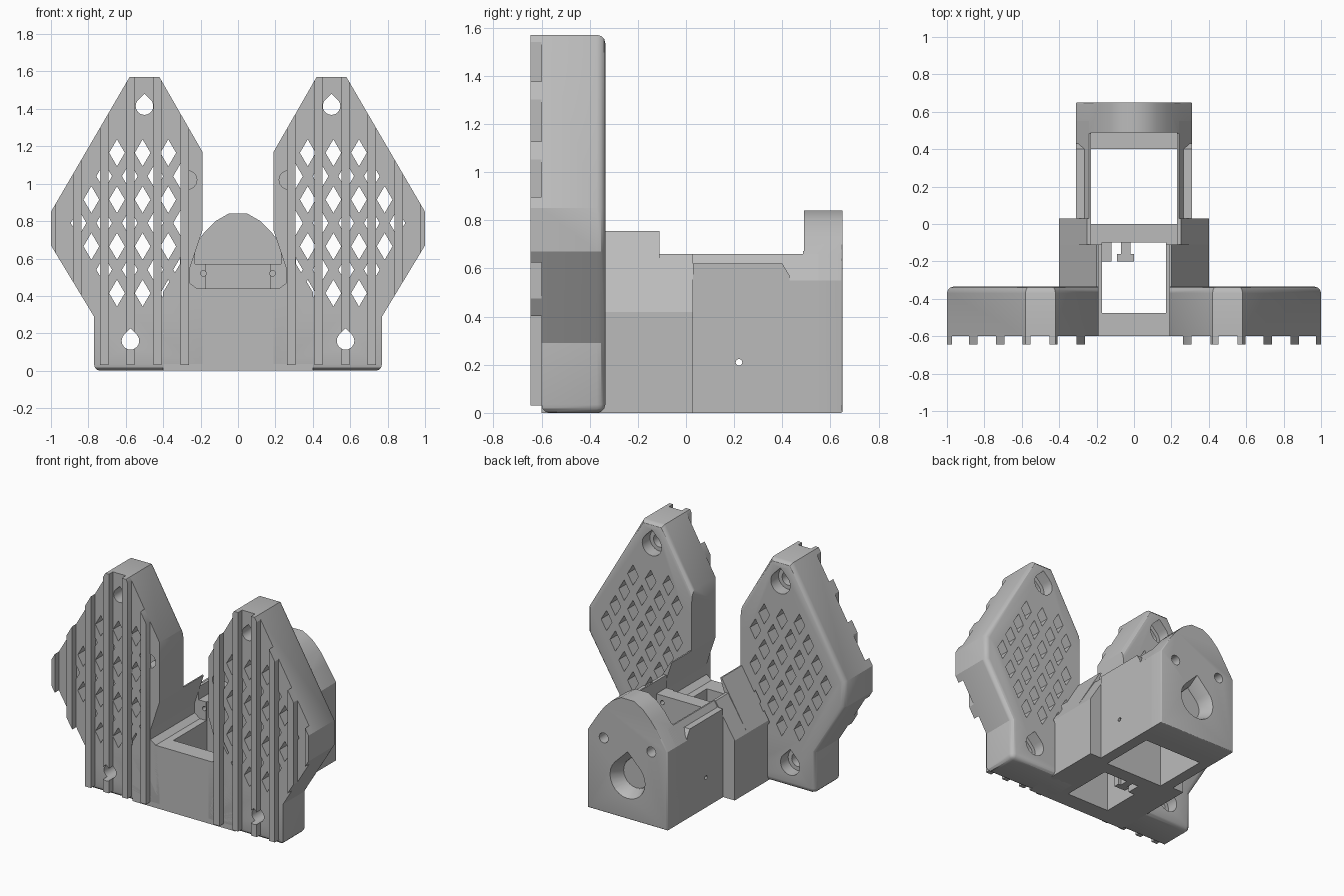
import bpy, bmesh, math
from mathutils import Vector

if "Cube" in bpy.data.objects:
    bpy.data.objects.remove(bpy.data.objects["Cube"], do_unlink=True)

grey = bpy.data.materials.new("plain grey")
grey.use_nodes = True
grey.diffuse_color = (0.5, 0.5, 0.5, 1)
grey.node_tree.nodes["Principled BSDF"].inputs["Base Color"].default_value = (0.5, 0.5, 0.5, 1)


def add_prism(bm, profile, a, b, axis="y", end=None):
    """Extrude a 2D profile from a to b; axis y uses (x, z), axis x uses (y, z)."""
    def place(p, d):
        return (p[0], d, p[1]) if axis == "y" else (d, p[0], p[1])
    near = [bm.verts.new(place(p, a)) for p in profile]
    far = [bm.verts.new(place(p, b)) for p in (end or profile)]
    bm.faces.new(near)
    bm.faces.new(far)
    n = len(near)
    for i in range(n):
        j = (i + 1) % n
        bm.faces.new((near[i], near[j], far[j], far[i]))


def make(name, prisms, bevel=0.0, rule=None):
    bm = bmesh.new()
    for p in prisms:
        add_prism(bm, *p)
    bmesh.ops.recalc_face_normals(bm, faces=bm.faces)
    if bevel:
        edges = [e for e in bm.edges if rule(e.verts[0].co, e.verts[1].co)]
        bmesh.ops.bevel(bm, geom=edges, offset=bevel, segments=3, profile=0.5,
                        affect="EDGES", clamp_overlap=True)
    me = bpy.data.meshes.new(name)
    bm.to_mesh(me)
    bm.free()
    me.materials.append(grey)
    ob = bpy.data.objects.new(name, me)
    bpy.context.collection.objects.link(ob)
    return ob


def activate(ob):
    bpy.ops.object.select_all(action="DESELECT")
    ob.select_set(True)
    bpy.context.view_layer.objects.active = ob


def boolean(ob, cutter, operation="DIFFERENCE"):
    activate(ob)
    m = ob.modifiers.new("cut", "BOOLEAN")
    m.operation, m.object, m.solver = operation, cutter, "EXACT"
    bpy.ops.object.modifier_apply(modifier=m.name)


def finish(ob, mirrored=False):
    activate(ob)
    bpy.ops.object.shade_smooth_by_angle(angle=math.radians(30))
    if mirrored:
        ob.modifiers.new("mirror", "MIRROR")


def rect(x0, x1, z0, z1):
    return [(x0, z0), (x1, z0), (x1, z1), (x0, z1)]


def both(half):
    """Close a right-hand half profile, listed bottom to top, with its mirror."""
    return half + [(-x, z) for x, z in reversed(half)]


def circle(x, z, r, n=24):
    return [(x + r * math.cos(t * math.tau / n), z + r * math.sin(t * math.tau / n)) for t in range(n)]


def teardrop(x, z, r):
    arc = [math.radians(135 + 15 * i) for i in range(19)]
    return [(x + r * math.cos(t), z + r * math.sin(t)) for t in arc] + [(x, z + r * 1.414)]


# Cutters shared by several parts
channel = [(0.22, 0.44), (0.26, 0.47), (0.26, 0.54), (0.19, 0.75), (0.19, 1)]
channel_cut = make("channel_cutter", [(both(channel), -0.7, -0.1)])
front_well = make("front_well_cutter", [(rect(-0.17, 0.17, -0.1, 1), -0.475, -0.1)])
main_well = make("main_well_cutter", [(rect(-0.23, 0.23, -0.1, 1), 0, 0.4)])
ledge_cut = make("ledge_cutter", [(rect(-0.23, 0.23, 0.57, 1), -0.12, 0.49)])
screws = [(0.5, 1.415), (0.575, 0.16)]
screw_cut = make("screw_cutter", [(teardrop(x, z, 0.047), -0.7, -0.3) for x, z in screws])
bore_cut = make("counterbore_cutter", [(teardrop(x, z, 0.075), -0.42, -0.3) for x, z in screws])

# Side plates: angled outline, rounded back rim, diamond lattice
outline = [(0.19, 0), (0.19, 1.17), (0.42, 1.57), (0.58, 1.57), (1, 0.85),
           (1, 0.67), (0.77, 0.29), (0.77, 0)]
BACK = -0.335
plate = make("side_plates", [(outline, -0.6, BACK)], 0.035,
             lambda a, b: (min(a.y, b.y) > BACK - 0.01 and a.x + b.x > 0.39)
             or max(a.z, b.z) < 0.01)

slopes = [((0.77, 0.29), (1, 0.67)), ((1, 0.85), (0.58, 1.57)), ((0.42, 1.57), (0.19, 1.17))]


def inside(p):
    if not (0.26 < p.x < 0.95 and p.y > 0.3):
        return False
    if any((p - Vector(s)).length < 0.16 for s in screws):
        return False
    for a, b in slopes:
        a, d = Vector(a), (Vector(b) - Vector(a)).normalized()
        if d.x * (p.y - a.y) - d.y * (p.x - a.x) < 0.075:
            return False
    return True


diamonds = []
for i in range(-4, 9):
    for j in range(-5, 9):
        if (i + j) % 2 == 0:
            c = Vector((0.51 + 0.0685 * i, 0.665 + 0.125 * j))
            if inside(c):
                diamonds.append(([(c.x - 0.042, c.y), (c.x, c.y - 0.072),
                                  (c.x + 0.042, c.y), (c.x, c.y + 0.072)], -0.7, -0.3))
lattice = make("lattice_cutter", diamonds)
edge_hole = make("edge_hole_cutter", [(circle(0.27, 1.02, 0.05), -0.7, -0.5)])
for c in (channel_cut, lattice, edge_hole, screw_cut, bore_cut):
    boolean(plate, c)
finish(plate, True)

# Vertical ribs on the plate fronts, trimmed to the outline
ribs = make("plate_ribs", [(rect(x - 0.022, x + 0.022, 0.03, 1.6), -0.645, -0.59)
                           for x in (0.285, 0.43, 0.575, 0.715, 0.86, 0.995)])
trim = make("rib_trimmer", [(outline, -0.7, -0.5)])
boolean(ribs, trim, "INTERSECT")
boolean(ribs, screw_cut)
finish(ribs, True)

# Front bridge and raised arms
arms = make("front_bridge_and_arms",
            [(both([(0.4, 0), (0.4, 0.42), (0.2, 0.755)]), -0.6, -0.11)])
for c in (channel_cut, front_well):
    boolean(arms, c)
finish(arms)

# Shoulder block with the cross wall
shoulder = make("shoulder_block",
                [(both([(0.4, 0), (0.4, 0.42), (0.25, 0.66)]), -0.11, 0.03)])
wall_holes = make("wall_hole_cutter", [(circle(s * 0.185, 0.52, 0.015), -0.2, 0.1) for s in (-1, 1)])
for c in (front_well, main_well, ledge_cut, wall_holes):
    boolean(shoulder, c)
finish(shoulder)

# Open housing behind the shoulder
housing = make("housing", [(both([(0.31, 0), (0.31, 0.55), (0.24, 0.66)]), 0.02, 0.55)])
side_hole = make("side_hole_cutter", [(circle(0.22, 0.21, 0.014, 12), -0.5, 0.5, "x")])
for c in (main_well, ledge_cut, side_hole):
    boolean(housing, c)
finish(housing)

# Thin tabs rising along the housing sides
tab_profile = [(0.03, 0.5), (0.43, 0.5), (0.43, 0.57), (0.4, 0.62), (0.03, 0.62)]
tabs = make("housing_tabs", [(tab_profile, 0.265, 0.31, "x")])
finish(tabs, True)

# Domed end wall with shaft recess and screw holes
dome = [(0.31, 0), (0.31, 0.55), (0.24, 0.66), (0.18, 0.74), (0.12, 0.8), (0.05, 0.84)]
end_wall = make("domed_end_wall", [(both(dome), 0.485, 0.65)], 0.035,
                lambda a, b: min(a.y, b.y) > 0.64 and min(a.z, b.z) < 0.56)
recess = make("recess_cutter", [(teardrop(0, 0.28, 0.1), 0.45, 0.7)])
funnel = make("funnel_cutter", [(teardrop(0, 0.28, 0.1), 0.57, 0.67, "y", teardrop(0, 0.28, 0.145))])
end_holes = make("end_hole_cutter", [(circle(s * 0.185, 0.52, 0.035), 0.56, 0.7) for s in (-1, 1)])
for c in (ledge_cut, recess, funnel, end_holes):
    boolean(end_wall, c)
finish(end_wall)

# Small cable clip in the front well
clip = make("cable_clip", [(rect(-0.17, -0.12, 0, 0.1), -0.2, -0.1),
                           (rect(-0.09, 0, 0, 0.1), -0.2, -0.16),
                           (rect(-0.07, -0.02, 0, 0.1), -0.17, -0.1)])
finish(clip)

# Remove the cutters
for ob in list(bpy.data.objects):
    if ob.name.endswith(("_cutter", "_trimmer")):
        bpy.data.objects.remove(ob, do_unlink=True)
